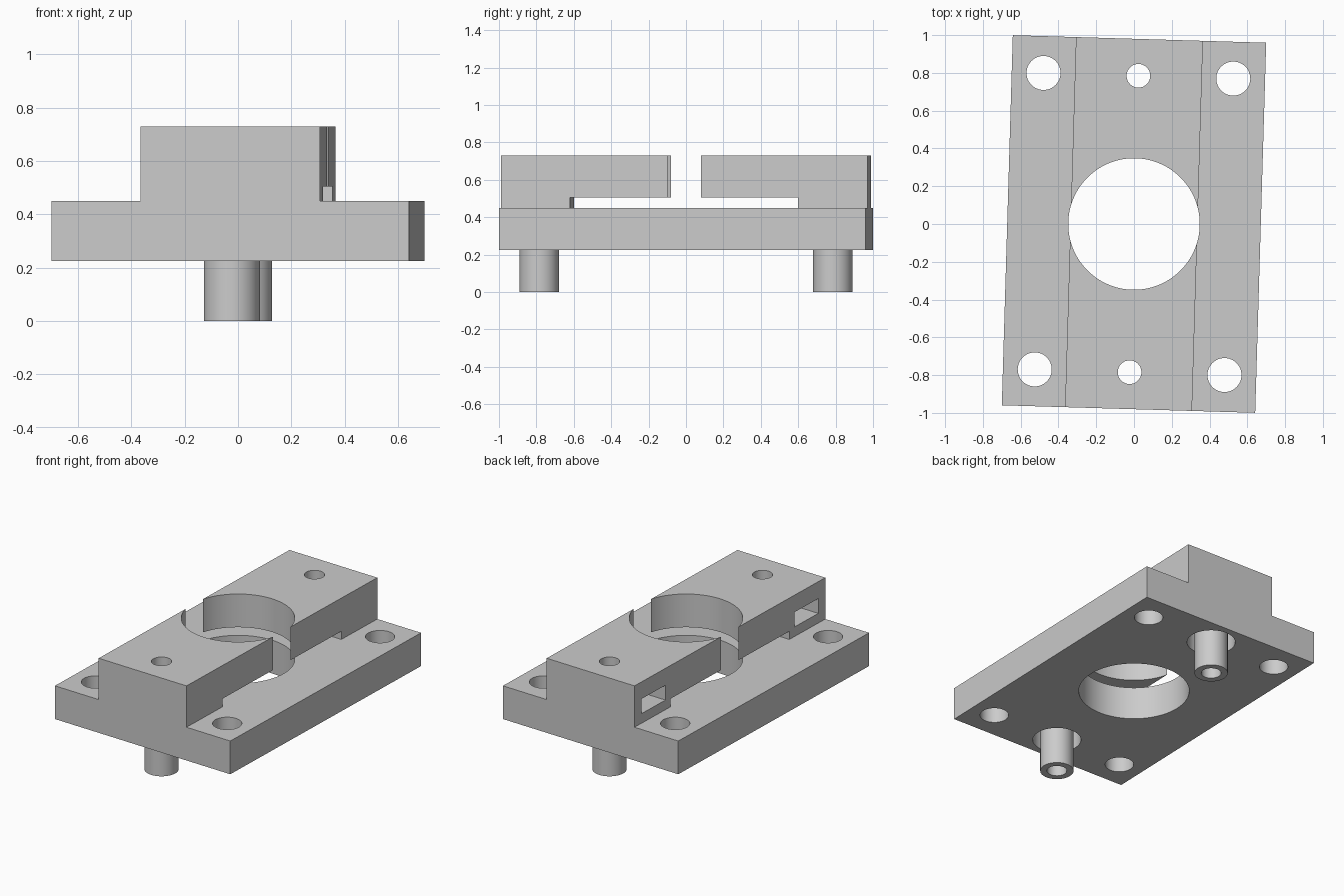
import bpy, bmesh, math
from mathutils import Matrix, Vector

cube = bpy.data.objects.get("Cube")
if cube:
    bpy.data.objects.remove(cube, do_unlink=True)

# Main dimensions
HALF_W, HALF_L = 0.671, 0.98        # base plate
BLOCK_W = 0.336                     # raised block half width
PLATE_Z, STEP_Z, TOP_Z = 0.225, 0.45, 0.73
SLOT_Z, SLOT_Y = 0.505, 0.61        # passage under the block
BOLT_Y, BOLT_X = 0.785, 0.5025      # hole spacing
TILT = Matrix.Rotation(math.radians(-1.7), 4, "Z")

grey = bpy.data.materials.new("plain grey")
grey.use_nodes = True
colour = (0.6, 0.6, 0.6, 1)
grey.diffuse_color = colour
grey.node_tree.nodes["Principled BSDF"].inputs["Base Color"].default_value = colour


def make_object(name, bm):
    bmesh.ops.recalc_face_normals(bm, faces=bm.faces)
    mesh = bpy.data.meshes.new(name)
    bm.to_mesh(mesh)
    bm.free()
    mesh.materials.append(grey)
    obj = bpy.data.objects.new(name, mesh)
    bpy.context.collection.objects.link(obj)
    return obj


def box(name, x0, x1, y0, y1, z0, z1):
    bm = bmesh.new()
    bmesh.ops.create_cube(bm, size=1)
    low, high = Vector((x0, y0, z0)), Vector((x1, y1, z1))
    for v in bm.verts:
        v.co = Vector(low[i] if v.co[i] < 0 else high[i] for i in range(3))
    return make_object(name, bm)


def cylinder(name, x, y, radius, z0, z1, sides=64):
    bm = bmesh.new()
    place = Matrix.Translation((x, y, (z0 + z1) / 2))
    bmesh.ops.create_cone(bm, cap_ends=True, segments=sides, radius1=radius,
                          radius2=radius, depth=z1 - z0, matrix=place)
    return make_object(name, bm)


def cut(obj, cutters):
    for cutter in cutters:
        cutter.hide_render = True
        mod = obj.modifiers.new(cutter.name, "BOOLEAN")
        mod.operation, mod.solver, mod.object = "DIFFERENCE", "EXACT", cutter
    graph = bpy.context.evaluated_depsgraph_get()
    mesh = bpy.data.meshes.new_from_object(obj.evaluated_get(graph))
    obj.modifiers.clear()
    obj.data = mesh
    for cutter in cutters:
        bpy.data.objects.remove(cutter, do_unlink=True)


def finish(obj):
    obj.data.transform(TILT)
    bpy.ops.object.select_all(action="DESELECT")
    obj.select_set(True)
    bpy.context.view_layer.objects.active = obj
    bpy.ops.object.shade_smooth_by_angle(angle=math.radians(30))


# Stepped body: inverted T section swept along its length
right = [(HALF_W, PLATE_Z), (HALF_W, STEP_Z), (BLOCK_W, STEP_Z), (BLOCK_W, TOP_Z)]
section = right + [(-x, z) for x, z in reversed(right)]
bm = bmesh.new()
end = bm.faces.new([bm.verts.new((x, -HALF_L, z)) for x, z in section])
swept = bmesh.ops.extrude_face_region(bm, geom=[end], use_keep_orig=True)
bmesh.ops.translate(bm, vec=(0, 2 * HALF_L, 0),
                    verts=[g for g in swept["geom"] if isinstance(g, bmesh.types.BMVert)])
body = make_object("stepped_body", bm)

# Cross passage, central opening and the repeated holes
cutters = [
    box("passage_cutter", -0.5, 0.5, -SLOT_Y, SLOT_Y, STEP_Z, SLOT_Z),
    cylinder("centre_cutter", 0, 0, 0.348, 0, 1, 128),
]
for side in (-1, 1):
    y = side * BOLT_Y
    for x in (-BOLT_X, BOLT_X):
        cutters.append(cylinder("corner_hole_cutter", x, y, 0.09, 0, 1))
    cutters.append(cylinder("counterbore_cutter", 0, y, 0.152, 0, 0.445))
    cutters.append(cylinder("bolt_hole_cutter", 0, y, 0.0625, 0.1, 1))
    cutters.append(box("nut_pocket_cutter", -0.5, 0.125, y - 0.123, y + 0.123, 0.515, 0.615))
cut(body, cutters)
finish(body)

# Hollow pins hanging below the plate
for name, side in (("front_pin", -1), ("back_pin", 1)):
    pin = cylinder(name, 0, side * BOLT_Y, 0.105, 0, 0.45)
    cut(pin, [cylinder("pin_bore_cutter", 0, side * BOLT_Y, 0.0625, -0.1, 0.6)])
    finish(pin)
